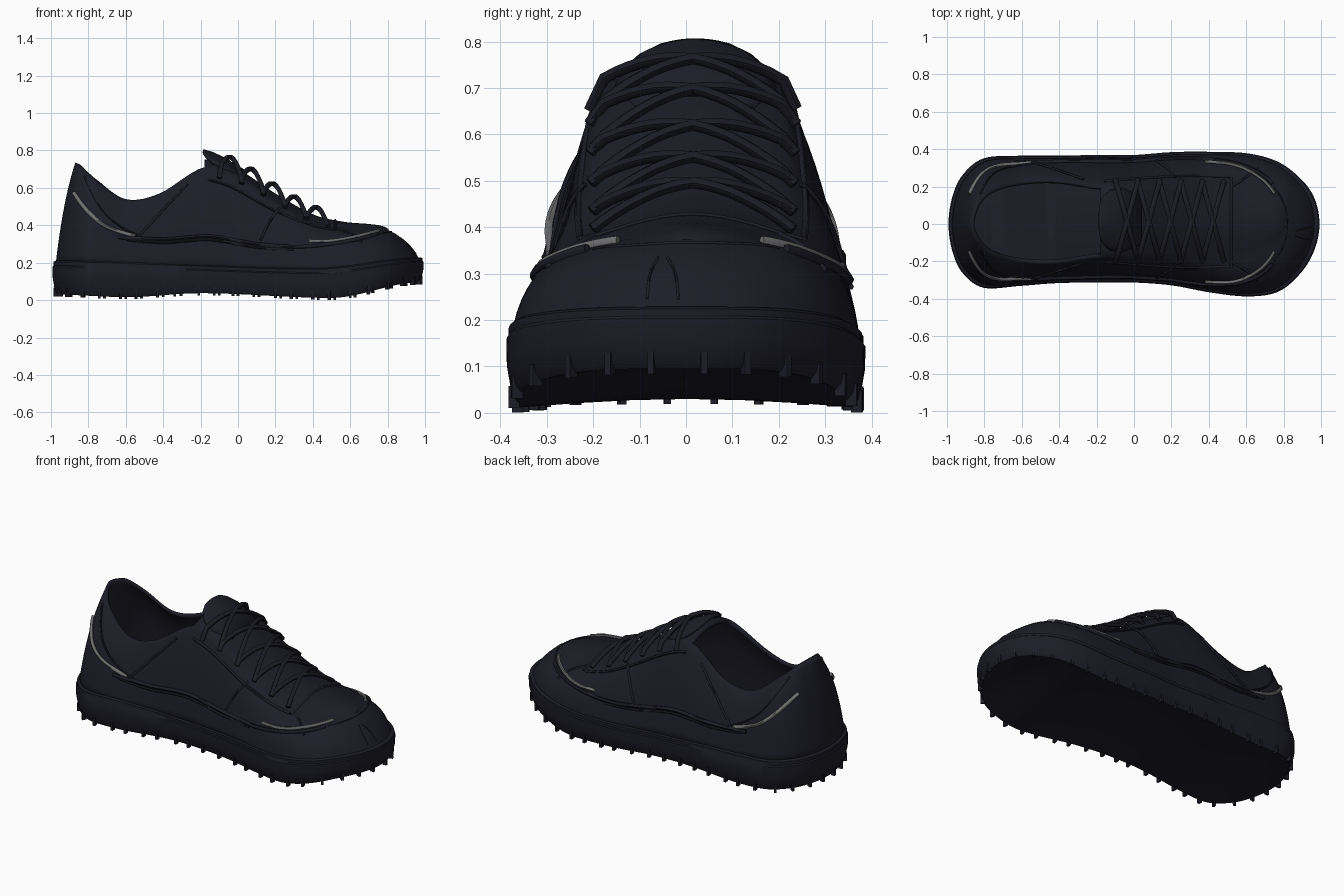
import bpy, bmesh, math
from mathutils import Vector, Matrix
from mathutils.bvhtree import BVHTree

cube = bpy.data.objects.get("Cube")
if cube:
    bpy.data.objects.remove(cube)


def material(name, colour, rough=0.8):
    m = bpy.data.materials.new(name)
    m.use_nodes = True
    m.diffuse_color = (*colour, 1)
    bsdf = m.node_tree.nodes["Principled BSDF"]
    bsdf.inputs["Base Color"].default_value = (*colour, 1)
    bsdf.inputs["Roughness"].default_value = rough
    return m


NAVY = material("dark navy", (0.012, 0.012, 0.021))
LACE = material("lace black", (0.011, 0.011, 0.018))
GREY = material("reflective grey", (0.16, 0.16, 0.16))


def catmull(pts, u):
    """Smooth interpolation through pts, u in 0..len-1."""
    n = len(pts) - 1
    i = min(int(u), n - 1)
    f = u - i
    get = lambda k: Vector(pts[max(0, min(n, k))])
    a, b, c, d = (get(i + k) for k in (-1, 0, 1, 2))
    return 0.5 * (2 * b + (c - a) * f + (2 * a - 5 * b + 4 * c - d) * f * f + (3 * b - a - 3 * c + d) * f ** 3)


def table(rows, x):
    for (x0, v0), (x1, v1) in zip(rows, rows[1:]):
        if x <= x1:
            f = max(0, (x - x0) / (x1 - x0))
            f = f * f * (3 - 2 * f)
            return v0 + (v1 - v0) * f
    return rows[-1][1]


SOLE_TOP = [(-1, 0.21), (0.4, 0.17), (1, 0.228)]
SOLE_LOW = [(-1, 0.03), (-0.6, 0.016), (-0.2, 0.037), (0.5, 0.012), (0.98, 0.095)]
# How strongly the wall bulges along the shoe
BULGE = [(-1, 0.3), (-0.8, 0.66), (-0.4, 0.5), (0, 0.42), (0.5, 0.88), (0.8, 0.8), (1, 0.4)]

# Stations heel to toe: base x, base half width, base centre y, rim x, rim half width, rim z
ST = [(-.975, 0, 0, -.87, 0, .735), (-.955, .14, 0, -.86, .05, .73),
      (-.90, .255, 0, -.83, .105, .71), (-.79, .335, .005, -.75, .165, .64),
      (-.6, .337, .017, -.6, .208, .54), (-.4, .33, .025, -.42, .218, .57),
      (-.18, .33, .028, -.18, .185, .71), (0, .33, .028, 0, .2, .655),
      (.2, .345, .028, .2, .205, .525), (.4, .364, .01, .4, .2, .415),
      (.6, .37, -.005, .56, .19, .378), (.76, .335, -.015, .69, .15, .375),
      (.88, .24, -.01, .76, .1, .377), (.95, .13, 0, .795, .05, .375), (.975, 0, 0, .805, 0, .374)]
flip = lambda s: (s[0], -s[1], s[2], s[3], -s[4], s[5])
EXT = [flip(ST[1])] + ST + [flip(ST[-2])]
PER = 7
N = (len(ST) - 1) * PER
COLS = [catmull(EXT, 1 + i / PER) for i in range(N + 1)]
OPEN_END = 6 * PER
RING = [(i, 1) for i in range(N + 1)] + [(i, -1) for i in range(N - 1, 0, -1)]


def upper_point(i, side, t):
    bx, bw, cy, rx, rw, rz = COLS[i]
    k = table(BULGE, bx)
    a = t * math.pi / 2
    h = (1 - k) * t + k * (1 - math.cos(a))
    v = (1 - k) * t + k * math.sin(a)
    z0 = table(SOLE_TOP, bx) - 0.02
    yb, yr = cy + side * bw, 0.013 * min(1, rw / 0.1) + side * rw
    return Vector((bx + (rx - bx) * h, yb + (yr - yb) * h, z0 + (rz - z0) * v))


def sole_point(i, side, scale, h):
    bx, bw, cy = COLS[i][:3]
    lo, hi = table(SOLE_LOW, bx), table(SOLE_TOP, bx)
    return Vector((bx * 1.016 * (1 - (1 - scale) * 0.4), cy + side * bw * 1.03 * scale, lo + (hi - lo) * h))


def loft(bm, rings):
    rows = [[bm.verts.new(p) for p in r] for r in rings]
    n = len(rows[0])
    for a, b in zip(rows, rows[1:]):
        for j in range(n):
            bm.faces.new((a[j], a[(j + 1) % n], b[(j + 1) % n], b[j]))
    return rows


def strip(bm, a, b):
    for k in range(len(a) - 1):
        vs = list(dict.fromkeys((a[k], a[k + 1], b[k + 1], b[k])))
        if len(vs) > 2:
            bm.faces.new(vs)


def cap(bm, row, start=0, crown=0.0, seg=1):
    """Close a ring from column start to the toe with strips across the shoe."""
    prev = None
    for i in range(start, N + 1):
        left, right = row[i], row[-i]
        if i in (0, N):
            line = [left] * (seg + 1)
        else:
            line = [left]
            for k in range(1, seg):
                p = left.co.lerp(right.co, k / seg)
                p.z += crown * (left.co - right.co).length * math.sin(math.pi * k / seg)
                line.append(bm.verts.new(p))
            line.append(right)
        if prev:
            strip(bm, prev, line)
        prev = line


def finish(name, bm, mat, angle=40, thick=0):
    bmesh.ops.recalc_face_normals(bm, faces=bm.faces)
    me = bpy.data.meshes.new(name)
    bm.to_mesh(me)
    bm.free()
    place(name, me, mat, angle, thick)


def place(name, me, mat, angle=40, thick=0):
    ob = bpy.data.objects.new(name, me)
    bpy.context.collection.objects.link(ob)
    me.materials.clear()
    me.materials.append(mat)
    bpy.ops.object.select_all(action="DESELECT")
    ob.select_set(True)
    bpy.context.view_layer.objects.active = ob
    bpy.ops.object.shade_smooth_by_angle(angle=math.radians(angle))
    if thick:
        mod = ob.modifiers.new("thickness", "SOLIDIFY")
        mod.thickness, mod.offset = thick, -1


def tube(name, pts, radius, mat):
    cu = bpy.data.curves.new(name, "CURVE")
    cu.dimensions, cu.bevel_depth, cu.bevel_resolution, cu.use_fill_caps = "3D", radius, 1, True
    sp = cu.splines.new("POLY")
    sp.points.add(len(pts) - 1)
    for p, q in zip(sp.points, pts):
        p.co = (*q, 1)
    tmp = bpy.data.objects.new(name + "_path", cu)
    me = bpy.data.meshes.new_from_object(tmp)
    bpy.data.objects.remove(tmp)
    place(name, me, mat, 60)


# Upper shell with a foot opening
bm = bmesh.new()
rows = loft(bm, [[upper_point(i, s, k / 12) for i, s in RING] for k in range(13)])
cap(bm, rows[-1], OPEN_END, 0.11, 10)
bmesh.ops.recalc_face_normals(bm, faces=bm.faces)
SKIN = BVHTree.FromBMesh(bm)
finish("upper", bm, NAVY, 50, 0.018)

# Midsole and outsole, slightly hollow underneath
PROFILE = [(0.94, 0), (0.97, 0.1), (1, 0.5), (1.003, 0.82), (0.99, 0.86), (0.99, 0.97), (0.96, 1.01)]
bm = bmesh.new()
rows = loft(bm, [[sole_point(i, s, *p) for i, s in RING] for p in PROFILE])
cap(bm, rows[0], 0, 0.025, 6)
cap(bm, rows[-1])
finish("sole", bm, NAVY, 35)

# Slim tread lugs evenly spaced round the sole edge
edge = [sole_point(i, s, 0.96, 0.0) for i, s in RING]
edge.append(edge[0])
step = sum((b - a).length for a, b in zip(edge, edge[1:])) / 46
bm = bmesh.new()
travel = step / 2
for a, b in zip(edge, edge[1:]):
    travel += (b - a).length
    if travel >= step:
        travel -= step
        d = (b - a).normalized()
        m = Matrix.Translation(b + Vector((0, 0, 0.013))) @ Matrix.Rotation(math.atan2(d.y, d.x), 4, "Z")
        bmesh.ops.create_cube(bm, size=1, matrix=m @ Matrix.Diagonal((0.014, 0.024, 0.048, 1)))
finish("tread_lugs", bm, NAVY)

# Rounded tongue tip
bm = bmesh.new()
prev = None
for x, zc, w in [(-.185, .807, .075), (-.17, .803, .12), (-.13, .79, .16), (-.07, .762, .175), (.04, .695, .13)]:
    line = [bm.verts.new((x, 0.02 + w * k / 6, zc - 0.065 * (w * k / 6 / 0.18) ** 2)) for k in range(-6, 7)]
    if prev:
        strip(bm, prev, line)
    prev = line
finish("tongue", bm, NAVY, 50, 0.015)


def cast(origin, direction, lift):
    hit, normal, _, _ = SKIN.ray_cast(Vector(origin), Vector(direction))
    if hit is None:
        return None
    if normal.dot(Vector(direction)) > 0:
        normal = -normal
    return hit + normal * lift


def seam(name, path, project, radius, mat=NAVY, lift=0.0):
    """Lay a cord on the upper along a path seen from one direction."""
    count = 8 * (len(path) - 1)
    flat = [catmull(path, k / 8) for k in range(count + 1)]
    pts = [p for p in (cast(*project(a, b), lift) for a, b in flat) if p]
    if len(pts) > 1:
        tube(name, pts, radius, mat)


# Overlay edges, seams and reflective piping on both sides
SIDE = [("mudguard_edge", [(-.64, .335), (-.4, .325), (-.15, .34), (.1, .3), (.35, .285), (.6, .315), (.74, .35)], .011, NAVY),
        ("lower_edge", [(-.6, .32), (-.4, .305), (-.15, .32), (.1, .28), (.3, .27)], .006, NAVY),
        ("quarter_seam", [(-.54, .33), (-.42, .46), (-.27, .62)], .007, NAVY),
        ("heel_overlay", [(-.82, .66), (-.74, .5), (-.64, .4), (-.5, .33)], .005, NAVY),
        ("vamp_seam", [(.12, .32), (.17, .42), (.22, .49)], .007, NAVY),
        ("toe_reflector", [(.38, .315), (.5, .315), (.62, .335), (.75, .368)], .01, GREY),
        ("heel_reflector", [(-.875, .57), (-.8, .47), (-.7, .39), (-.55, .34)], .011, GREY)]
down = lambda x, y: ((x, y, 2), (0, 0, -1))
for side, tag in ((1, "left_"), (-1, "right_")):
    for name, path, r, mat in SIDE:
        seam(tag + name, path, lambda x, z: ((x, side, z), (0, -side, 0)), r, mat, 0.004)
    # Eyestay edge and toe box lines
    seam(tag + "eyestay_edge", [(-.16, .013 + side * .215), (.1, .013 + side * .235), (.3, .013 + side * .245),
                                (.51, .013 + side * .24)], down, .008)
    seam(tag + "toe_wing", [(.52, side * .2), (.6, side * .25), (.66, side * .3)], down, .007)
    seam(tag + "toe_seam", [(.245, -.05 + side * .034), (.3, -.05 + side * .027), (.335, -.05 + side * .01)],
         lambda z, y: ((2, y, z), (-1, 0, 0)), .003)
seam("vamp_bar", [(.52, -.23), (.52, .013), (.52, .25)], down, .007)
seam("toe_cap_edge", [(.75, -.2), (.8, -.11), (.82, 0), (.8, .11), (.75, .2)], down, .004)

# Crossed laces arching over the vamp
for n in range(5):
    x0 = -0.1 + 0.115 * n
    for side, tag in ((1, "a"), (-1, "b")):
        pts = []
        for k in range(17):
            f = k / 16
            x, y = x0 + 0.12 * f, 0.015 + side * 0.215 * (1 - 2 * f)
            p = cast((x, y, 2), (0, 0, -1), 0.008)
            if p:
                p.z += 0.037 * max(0, math.sin(math.pi * f)) ** 0.7
                pts.append(p)
        tube("lace_%d%s" % (n, tag), pts, 0.0135, LACE)
